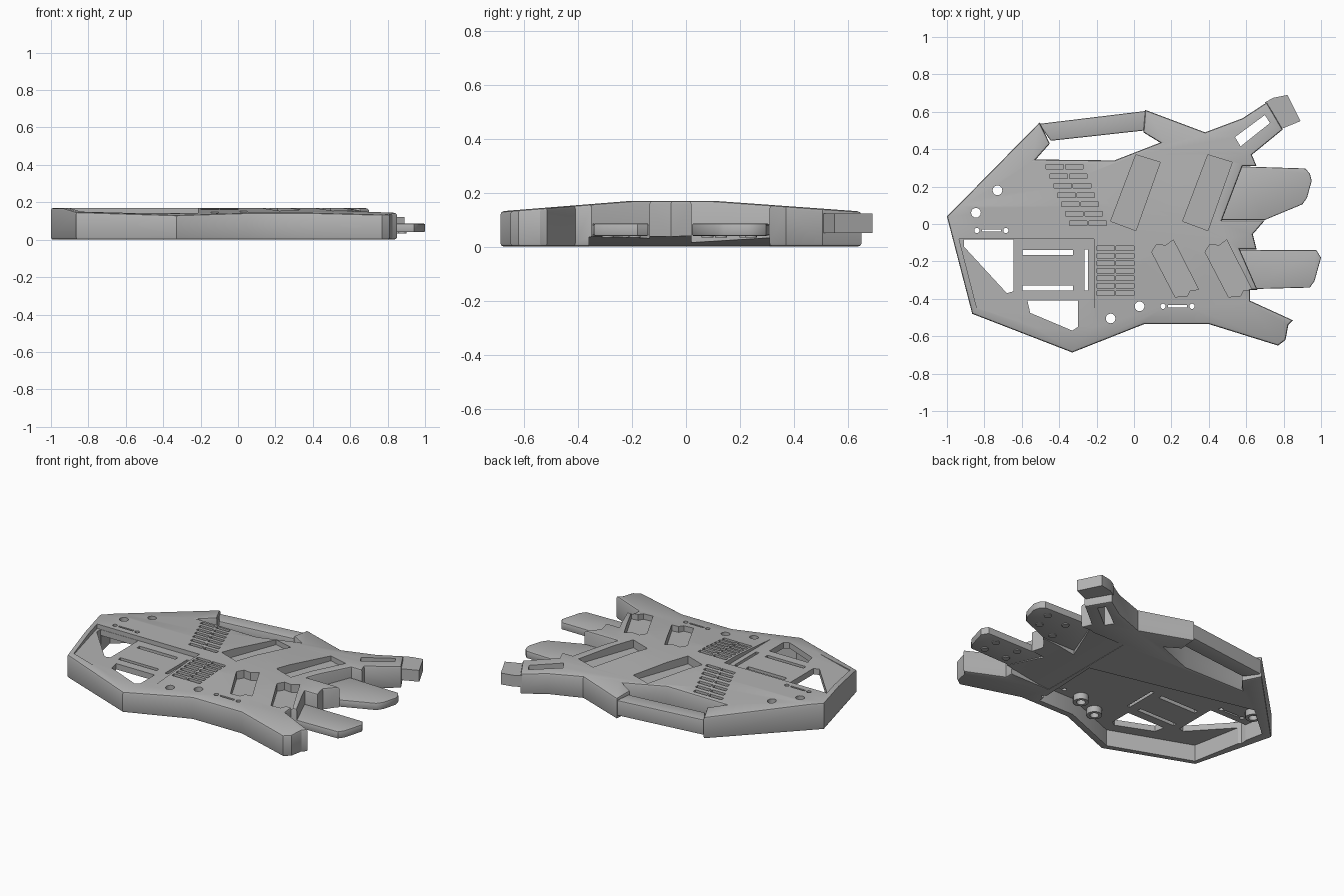
import bpy, bmesh, math
from mathutils import Matrix

old = bpy.data.objects.get("Cube")
if old:
    bpy.data.objects.remove(old, do_unlink=True)

grey = bpy.data.materials.new("matte_grey")
grey.use_nodes = True
grey.diffuse_color = (0.45, 0.45, 0.45, 1)
grey.node_tree.nodes["Principled BSDF"].inputs["Base Color"].default_value = (0.45, 0.45, 0.45, 1)


def crown(y):
    """Height of the gently domed top."""
    if y > 0.1:
        return 0.17 - (y - 0.1) * 0.072
    return 0.17 if y > -0.2 else 0.17 + (y + 0.2) * 0.08


def prisms(name, shapes, axis="Z"):
    """One object made of extruded polygons: (points, low, high)."""
    bm = bmesh.new()
    for pts, low, high in shapes:
        face = bm.faces.new([bm.verts.new((x, y, low)) for x, y in pts])
        side = bmesh.ops.extrude_face_region(bm, geom=[face])["geom"]
        for v in side:
            if isinstance(v, bmesh.types.BMVert):
                v.co.z = high
    if axis == "X":
        bm.transform(Matrix(((0, 0, 1, 0), (1, 0, 0, 0), (0, 1, 0, 0), (0, 0, 0, 1))))
    elif axis == "Y":
        bm.transform(Matrix(((1, 0, 0, 0), (0, 0, 1, 0), (0, 1, 0, 0), (0, 0, 0, 1))))
    bmesh.ops.recalc_face_normals(bm, faces=bm.faces[:])
    mesh = bpy.data.meshes.new(name)
    bm.to_mesh(mesh)
    bm.free()
    mesh.materials.append(grey)
    ob = bpy.data.objects.new(name, mesh)
    bpy.context.collection.objects.link(ob)
    return ob


def activate(ob):
    bpy.ops.object.select_all(action="DESELECT")
    ob.select_set(True)
    bpy.context.view_layer.objects.active = ob


def cut(ob, cutter, operation="DIFFERENCE"):
    cutter.hide_render = True
    mod = ob.modifiers.new("cut", "BOOLEAN")
    mod.operation, mod.object, mod.solver = operation, cutter, "EXACT"
    activate(ob)
    bpy.ops.object.modifier_apply(modifier=mod.name)
    bpy.data.objects.remove(cutter, do_unlink=True)


def round_rims(ob, width):
    """Round the top and bottom rims, leaving upright corners crisp."""
    bm = bmesh.new()
    bm.from_mesh(ob.data)
    rims = [e for e in bm.edges if len(e.link_faces) == 2
            and e.calc_face_angle() > 0.6
            and any(abs(f.normal.z) > 0.9 for f in e.link_faces)]
    bmesh.ops.bevel(bm, geom=rims, offset=width, offset_type="OFFSET", segments=2,
                    profile=0.5, affect="EDGES", clamp_overlap=True)
    bm.to_mesh(ob.data)
    bm.free()


def smooth(ob):
    activate(ob)
    bpy.ops.object.shade_smooth_by_angle(angle=math.radians(30))


def circle(x, y, r, n=16):
    return [(x + r * math.cos(math.tau * i / n), y + r * math.sin(math.tau * i / n)) for i in range(n)]


def rect(x0, x1, y0, y1):
    return [(x0, y0), (x1, y0), (x1, y1), (x0, y1)]


def shift(pts, dx):
    return [(x + dx, y) for x, y in pts]


# Palm body with thumb and little finger, trimmed to the domed top
outline = [(-1, .04), (-.505, .543), (-.45, .43), (-.525, .345), (-.105, .34), (.14, .435),
           (.05, .49), (.06, .61), (.38, .49), (.58, .565), (.71, .65), (.795, .505),
           (.63, .37), (.655, .31), (.58, .31), (.47, .02), (.70, .02), (.635, -.055),
           (.655, -.135), (.565, -.135), (.66, -.352), (.62, -.352), (.62, -.41), (.85, -.515),
           (.825, -.54), (.81, -.62), (.77, -.65), (.40, -.535), (.055, -.535),
           (-.33, -.687), (-.865, -.48)]
palm = prisms("palm_shell", [(outline, 0, 0.3)])
dome = [(-.8, -.1), (.8, -.1)] + [(y, crown(y)) for y in (.8, .1, -.2, -.8)]
cut(palm, prisms("dome_trim", [(dome, -2, 2)], "X"), "INTERSECT")
round_rims(palm, 0.012)

# Underside rises towards the fingers
rise = [(.34, -.1), (.34, .002), (.42, .008), (.50, .02), (.58, .033), (.68, .04), (1.2, .04), (1.2, -.1)]
cut(palm, prisms("finger_rise", [(rise, -.36, .31)], "Y"))

# Open hollow under the heel
hollow = [(.32, -.02), (-.55, .18), (-.72, .22), (-.93, .04), (-.835, -.45), (-.33, -.64),
          (.05, -.49), (.30, -.49)]
cut(palm, prisms("heel_hollow", [(hollow, -.1, .105)]))

# Sunken heel panel
panel = [(-.935, -.08), (-.215, -.08), (-.215, -.605), (-.37, -.605), (-.84, -.45)]
cut(palm, prisms("panel_recess", [(panel, .142, .3)]))

# Openings that go right through
slots = [rect(-.595, -.325, -.165, -.138), rect(-.595, -.325, -.355, -.33),
         rect(-.265, -.245, -.355, -.135)]
mounts = ((-.73, .18), (-.845, .06), (-.125, -.505), (.03, -.44))
mount_holes = [circle(x, y, .026) for x, y in mounts]
small_holes = []
for x, y in ((-.84, -.035), (.155, -.44)):
    small_holes += [circle(x, y, .014), circle(x + .155, y, .014),
                    rect(x + .027, x + .128, y - .006, y + .006)]
windows = [
    [(-.91, -.082), (-.645, -.082), (-.645, -.36), (-.68, -.37), (-.91, -.12)],
    [(-.57, -.41), (-.30, -.41), (-.30, -.55), (-.33, -.57), (-.555, -.475)],
    [(.54, .465), (.70, .583), (.727, .54), (.57, .415)]]
openings = slots + mount_holes + small_holes + windows
cut(palm, prisms("through_holes", [(h, -.1, .3) for h in openings]))

# Slanted pockets in the back of the hand
long_pocket = [(.01, .37), (.14, .33), (.01, -.035), (-.125, .015)]
short_pocket = [(.095, -.15), (.12, -.11), (.17, -.115), (.21, -.085), (.345, -.35),
                (.30, -.355), (.285, -.385), (.22, -.39)]
pockets = [(shift(p, dx), .12, .3) for p, far in
           ((long_pocket, .385), (short_pocket, .285)) for dx in (0, far)]
cut(palm, prisms("pockets", pockets))

# Two banks of vent grooves
grooves = []
for i in range(7):
    for cx, cy in ((-.10, -.13 - i * .04), (-.372 + i * .021, .305 - i * .05)):
        for side in (-.052, .052):
            bar = rect(cx + side - .047, cx + side + .047, cy - .012, cy + .012)
            grooves.append((bar, crown(cy) - .016, .3))
cut(palm, prisms("vent_grooves", grooves))
smooth(palm)

# Two flat finger plates, lower than the palm
finger_a = prisms("middle_finger", [([(.45, .022), (.70, .022), (.90, .105), (.925, .14), (.95, .23),
                                      (.94, .27), (.915, .297), (.56, .308)], .04, .086)])
finger_b = prisms("ring_finger", [([(.55, -.138), (.975, -.14), (1, -.18), (.965, -.305),
                                    (.94, -.34), (.62, -.348)], .04, .086)])
for finger in (finger_a, finger_b):
    round_rims(finger, .006)
    smooth(finger)

# Thumb tip block
tip = prisms("thumb_tip", [([(.70, .65), (.745, .675), (.82, .69), (.89, .55), (.78, .505)], .05, .122)])
smooth(tip)

# Strap bar across the side opening
strap_bar = prisms("strap_bar", [([(-.51, .535), (.07, .605), (.055, .50), (-.445, .445)], .02, .118)])
round_rims(strap_bar, .008)
smooth(strap_bar)

# Short tubes around the mounting holes
tubes = prisms("mounting_tubes", [(circle(x, y, .045), .065, .11) for x, y in mounts])
cut(tubes, prisms("tube_bores", [(h, -.1, .3) for h in mount_holes]))
smooth(tubes)

# Screw heads under the fingers
spots = [(.85, .24), (.82, .13), (.70, .22), (.68, .08), (.88, -.19), (.88, -.29), (.72, -.19), (.72, -.29)]
smooth(prisms("screw_heads", [(circle(x, y, .022), .034, .045) for x, y in spots]))
